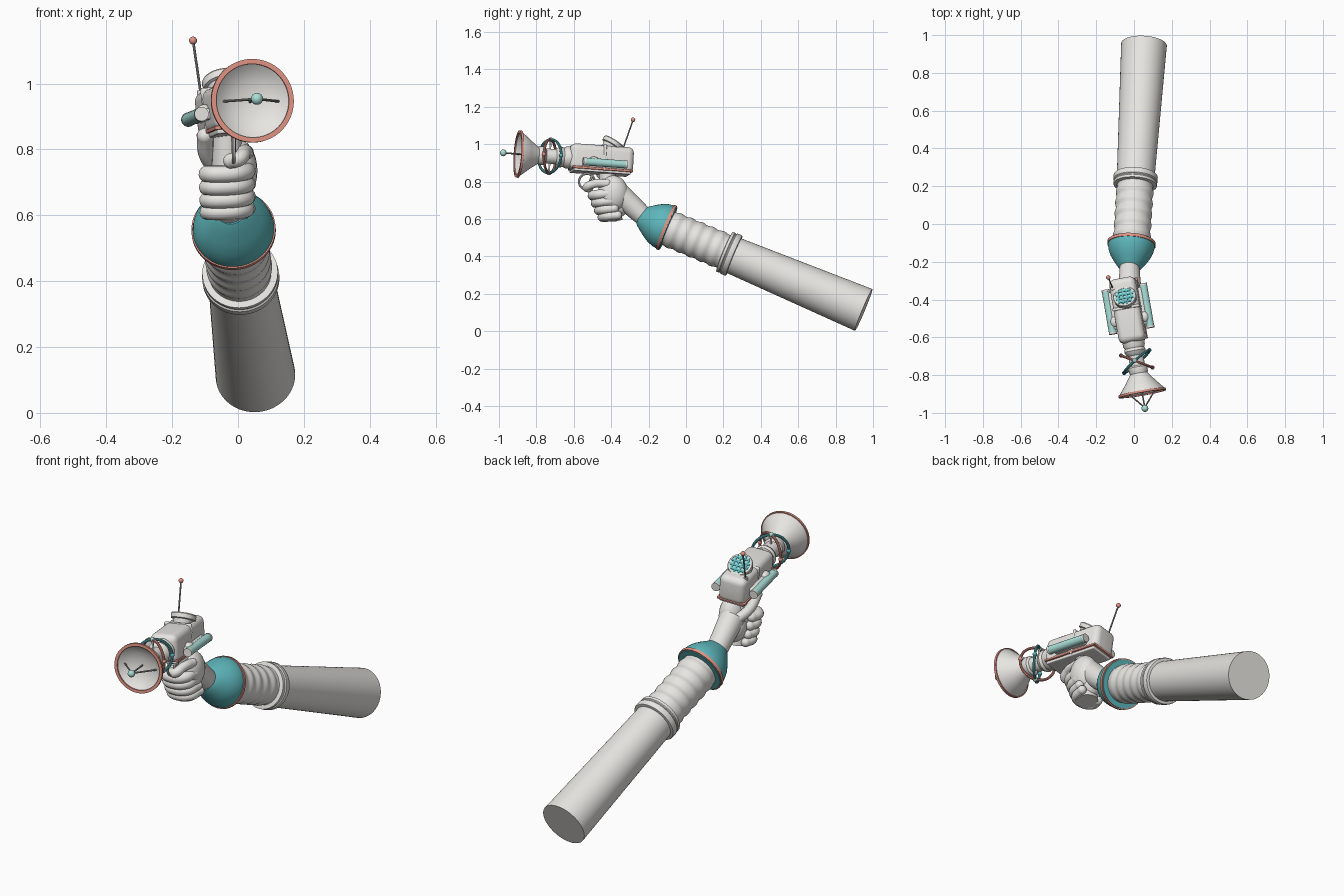
import bpy, bmesh, math
from math import radians, sin, cos, pi
from mathutils import Matrix, Vector

if "Cube" in bpy.data.objects:
    bpy.data.objects.remove(bpy.data.objects["Cube"], do_unlink=True)


def material(name, *rgb):
    m = bpy.data.materials.new(name)
    m.use_nodes = True
    m.diffuse_color = (*rgb, 1)
    m.node_tree.nodes["Principled BSDF"].inputs["Base Color"].default_value = (*rgb, 1)
    return m


GREY = material("warm light grey", 0.80, 0.785, 0.755)
TEAL = material("teal", 0.11, 0.47, 0.50)
MINT = material("pale mint", 0.40, 0.73, 0.68)
SALMON = material("salmon", 0.76, 0.30, 0.235)
STEEL = material("mid grey", 0.33, 0.31, 0.29)
IDENT = Matrix.Identity(4)
made = []


def finish(name, bm, mat, mtx=IDENT):
    bmesh.ops.recalc_face_normals(bm, faces=bm.faces)
    me = bpy.data.meshes.new(name)
    bm.to_mesh(me)
    bm.free()
    me.transform(mtx)
    me.materials.append(mat)
    ob = bpy.data.objects.new(name, me)
    bpy.context.collection.objects.link(ob)
    made.append(ob)
    return ob


def lathe(name, profile, mat, mtx=IDENT, seg=48, loop=False):
    """Spin (height, radius) pairs around local z; loop joins the ends, otherwise they are capped."""
    bm = bmesh.new()
    rings = [[bm.verts.new((r * cos(2 * pi * i / seg), r * sin(2 * pi * i / seg), h))
              for i in range(seg)] for h, r in profile]
    if loop:
        rings.append(rings[0])
    else:
        bm.faces.new(rings[0])
        bm.faces.new(rings[-1])
    for a, b in zip(rings, rings[1:]):
        for i in range(seg):
            j = (i + 1) % seg
            bm.faces.new((a[i], a[j], b[j], b[i]))
    return finish(name, bm, mat, mtx)


def ring(name, R, r, mat, mtx):
    circle = [(r * sin(2 * pi * j / 10), R + r * cos(2 * pi * j / 10)) for j in range(10)]
    return lathe(name, circle, mat, mtx, loop=True)


def band(name, h0, h1, inner, outer, mat, mtx):
    return lathe(name, [(h0, inner), (h0, outer), (h1, outer), (h1, inner)], mat, mtx, 64, True)


def ball(name, pos, scale, mat, mtx=IDENT):
    bm = bmesh.new()
    bmesh.ops.create_uvsphere(bm, u_segments=24, v_segments=16, radius=1)
    return finish(name, bm, mat, mtx @ Matrix.Translation(pos) @ Matrix.Diagonal((*scale, 1)))


def box(name, pos, size, mat, mtx=IDENT, bevel=0.0):
    bm = bmesh.new()
    bmesh.ops.create_cube(bm, size=1)
    bmesh.ops.scale(bm, vec=size, verts=bm.verts)
    if bevel:
        bmesh.ops.bevel(bm, geom=bm.edges[:], offset=bevel, segments=5, profile=0.5, affect='EDGES')
    return finish(name, bm, mat, mtx @ Matrix.Translation(pos))


def rod(name, a, b, r, mat, mtx=IDENT, r2=None, seg=20):
    a, b = Vector(a), Vector(b)
    m = mtx @ Matrix.Translation(a) @ (b - a).to_track_quat('Z', 'Y').to_matrix().to_4x4()
    return lathe(name, [(0, r), ((b - a).length, r2 or r)], mat, m, seg)


def finger(name, pts, r):
    """Rounded tube through the points, closed by domed ends."""
    cu = bpy.data.curves.new(name, 'CURVE')
    cu.dimensions, cu.bevel_depth, cu.bevel_resolution = '3D', r, 5
    sp = cu.splines.new('BEZIER')
    sp.bezier_points.add(len(pts) - 1)
    for p, co in zip(sp.bezier_points, pts):
        p.co = co
        p.handle_left_type = p.handle_right_type = 'AUTO'
    tmp = bpy.data.objects.new(name, cu)
    bpy.context.collection.objects.link(tmp)
    bpy.context.view_layer.update()
    bm = bmesh.new()
    bm.from_mesh(tmp.evaluated_get(bpy.context.evaluated_depsgraph_get()).to_mesh())
    bpy.data.objects.remove(tmp, do_unlink=True)
    for end in (pts[0], pts[-1]):
        bmesh.ops.create_uvsphere(bm, u_segments=20, v_segments=12, radius=r,
                                  matrix=Matrix.Translation(end))
    return finish(name, bm, GREY)


# Sleeve, bellows and cuff share one straight axis
axis = Vector((-0.045, -0.715, 0.299))
ARM = Matrix.Translation((0.053, 0.95, 0.114)) @ axis.to_track_quat('Z', 'Y').to_matrix().to_4x4()
lathe("sleeve", [(0, 0.121), (0.76, 0.1)], GREY, ARM, 64)
lathe("sleeve_band", [(0.75, 0.1), (0.752, 0.114), (0.757, 0.117), (0.781, 0.117), (0.786, 0.112),
                      (0.79, 0.112), (0.794, 0.115), (0.808, 0.115), (0.812, 0.09)], GREY, ARM)
lathe("bellows", [(0.79 + 0.37 * i / 60, 0.097 + 0.003 * cos(pi * i / 5))
                  for i in range(61)], GREY, ARM)
lathe("cuff", [(1.133, 0.1), (1.133, 0.122), (1.155, 0.124), (1.18, 0.12), (1.21, 0.109),
               (1.24, 0.091), (1.27, 0.07), (1.292, 0.053), (1.3, 0.045)], TEAL, ARM)
band("cuff_trim", 1.137, 1.153, 0.11, 0.128, SALMON, ARM)

# Hand
rod("wrist", (-0.024, -0.2, 0.59), (-0.022, -0.36, 0.735), 0.05, GREY, r2=0.062, seg=32)
ball("palm", (-0.004, -0.39, 0.735), (0.063, 0.082, 0.098), GREY)
ball("heel_of_hand", (-0.03, -0.37, 0.68), (0.056, 0.065, 0.075), GREY)
for i, (z, y) in enumerate([(0.725, -0.5), (0.685, -0.484), (0.645, -0.468), (0.609, -0.45)]):
    finger(f"finger_{i + 1}", [(0.03, y + 0.085, z + 0.012), (0.015, y + 0.02, z + 0.005),
                               (-0.04, y, z), (-0.09, y + 0.02, z), (-0.085, y + 0.07, z)],
           0.026 - 0.001 * i)
finger("index_finger", [(0.025, -0.42, 0.79), (0.018, -0.485, 0.79), (0.0, -0.53, 0.77),
                        (-0.022, -0.52, 0.765)], 0.023)
finger("thumb", [(-0.05, -0.34, 0.73), (-0.093, -0.4, 0.78), (-0.1, -0.455, 0.84)], 0.025)

# Gun frame: muzzle points along local -y
GUN = (Matrix.Translation((-0.034, -0.446, 0.915)) @ Matrix.Rotation(radians(9.8), 4, 'Z')
       @ Matrix.Rotation(radians(-4.1), 4, 'X') @ Matrix.Rotation(radians(-6), 4, 'Y'))
FWD = GUN @ Matrix.Rotation(pi / 2, 4, 'X')

# Grip, trigger and guard
rod("grip", (-0.025, -0.395, 0.59), (-0.035, -0.425, 0.87), 0.056, GREY, r2=0.042, seg=32)
GUARD = Matrix.Translation((-0.013, -0.53, 0.8)) @ Matrix.Rotation(pi / 2, 4, 'Y')
ring("trigger_guard", 0.042, 0.006, GREY, GUARD)
rod("trigger", (-0.014, -0.5, 0.84), (-0.012, -0.52, 0.775), 0.007, STEEL)

# Body
box("body", (0, -0.012, 0.004), (0.142, 0.345, 0.142), GREY, GUN, 0.032)
box("body_strap", (0, 0.0, 0.006), (0.147, 0.016, 0.144), GREY, GUN, 0.007)
box("base_plate", (0, -0.008, -0.055), (0.147, 0.328, 0.012), SALMON, GUN, 0.003)
box("lower_keel", (0, -0.01, -0.066), (0.13, 0.31, 0.016), GREY, GUN, 0.005)

# Side tubes with holders
for side, s, z in (("right", -1, -0.006), ("left", 1, -0.026)):
    x = 0.1 * s
    rod(f"{side}_tube", (x, 0.11, z), (x, -0.115, z), 0.021, MINT, GUN)
    for y in (0.112, -0.117):
        rod(f"{side}_tube_cap", (x, y - 0.005, z), (x, y + 0.005, z), 0.022, GREY, GUN)
    box(f"{side}_tube_holder", (0.078 * s, 0, z), (0.036, 0.2, 0.034), GREY, GUN, 0.01)
    ball(f"{side}_boss", (0.08 * s, -0.06, z + 0.008), (0.024, 0.03, 0.024), GREY, GUN)

# Tilted speaker disc on the top
DISC = GUN @ Matrix.Translation((0.006, 0.048, 0.085)) @ Matrix.Rotation(radians(-30), 4, 'X')
lathe("speaker_housing", [(-0.03, 0.045), (-0.008, 0.05), (-0.005, 0.06), (0.016, 0.062),
                          (0.021, 0.059), (0.021, 0.052), (0.017, 0.052)], GREY, DISC)
lathe("speaker_face", [(0.012, 0.052), (0.019, 0.052)], MINT, DISC)
for i in (-1.5, -0.5, 0.5, 1.5):
    half = 0.048 * cos(i * 0.5)
    box("speaker_bar", (0, i * 0.022, 0.02), (2 * half, 0.01, 0.005), TEAL, DISC)
    box("speaker_rib", (i * 0.022, 0, 0.02), (0.008, 2 * half, 0.005), TEAL, DISC)

# Antenna
rod("antenna_socket", (-0.053, 0.112, 0.05), (-0.053, 0.114, 0.078), 0.011, GREY, GUN)
rod("antenna", (-0.053, 0.112, 0.06), (-0.049, 0.162, 0.232), 0.004, STEEL, GUN, seg=10)
ball("antenna_tip", (-0.049, 0.162, 0.234), (0.012,) * 3, SALMON, GUN)

# Barrel and dish
lathe("barrel", [(0.16, 0.06), (0.2, 0.058), (0.215, 0.052), (0.23, 0.057), (0.245, 0.05),
                 (0.255, 0.04), (0.31, 0.04), (0.318, 0.05), (0.345, 0.05), (0.36, 0.042)], GREY, FWD)
lathe("dish", [(0.34, 0.04), (0.355, 0.048), (0.4, 0.081), (0.45, 0.122), (0.458, 0.123),
               (0.458, 0.115), (0.44, 0.095), (0.425, 0.065), (0.417, 0.035), (0.414, 0.003)], GREY, FWD, 64)
band("dish_trim", 0.45, 0.462, 0.112, 0.127, SALMON, FWD)

# Crossed hoops with beads around the barrel
for name, tilt, mat in (("teal_hoop", 32, TEAL), ("salmon_hoop", -31, SALMON)):
    m = GUN @ Matrix.Translation((0, -0.287, 0)) @ Matrix.Rotation(radians(tilt), 4, 'Z')
    ring(name, 0.09, 0.007, mat, m @ Matrix.Rotation(pi / 2, 4, 'X'))
    for s in (-1, 1):
        ball("hoop_bead", (0.09 * s, 0, 0), (0.011,) * 3, mat, m)
for s in (-1, 1):
    rod("hoop_post", (0, -0.287, 0.035 * s), (0, -0.287, 0.09 * s), 0.005, GREY, GUN)
    ball("crossing_bead", (0, -0.287, 0.09 * s), (0.012,) * 3, MINT, GUN)

# Emitter held on thin level struts
LEVEL = GUN @ Matrix.Rotation(radians(6), 4, 'Y')
rod("emitter_stem", (0, -0.41, 0), (0, -0.535, 0), 0.004, STEEL, LEVEL, seg=10)
for s in (-1, 1):
    rod("emitter_strut", (0.085 * s, -0.433, 0), (0, -0.535, 0), 0.004, STEEL, LEVEL, seg=10)
ball("emitter", (0, -0.54, 0), (0.018,) * 3, MINT, LEVEL)

# Smooth shading with crisp edges
bpy.ops.object.select_all(action='DESELECT')
for ob in made:
    ob.select_set(True)
bpy.context.view_layer.objects.active = made[0]
bpy.ops.object.shade_smooth_by_angle(angle=radians(35))
